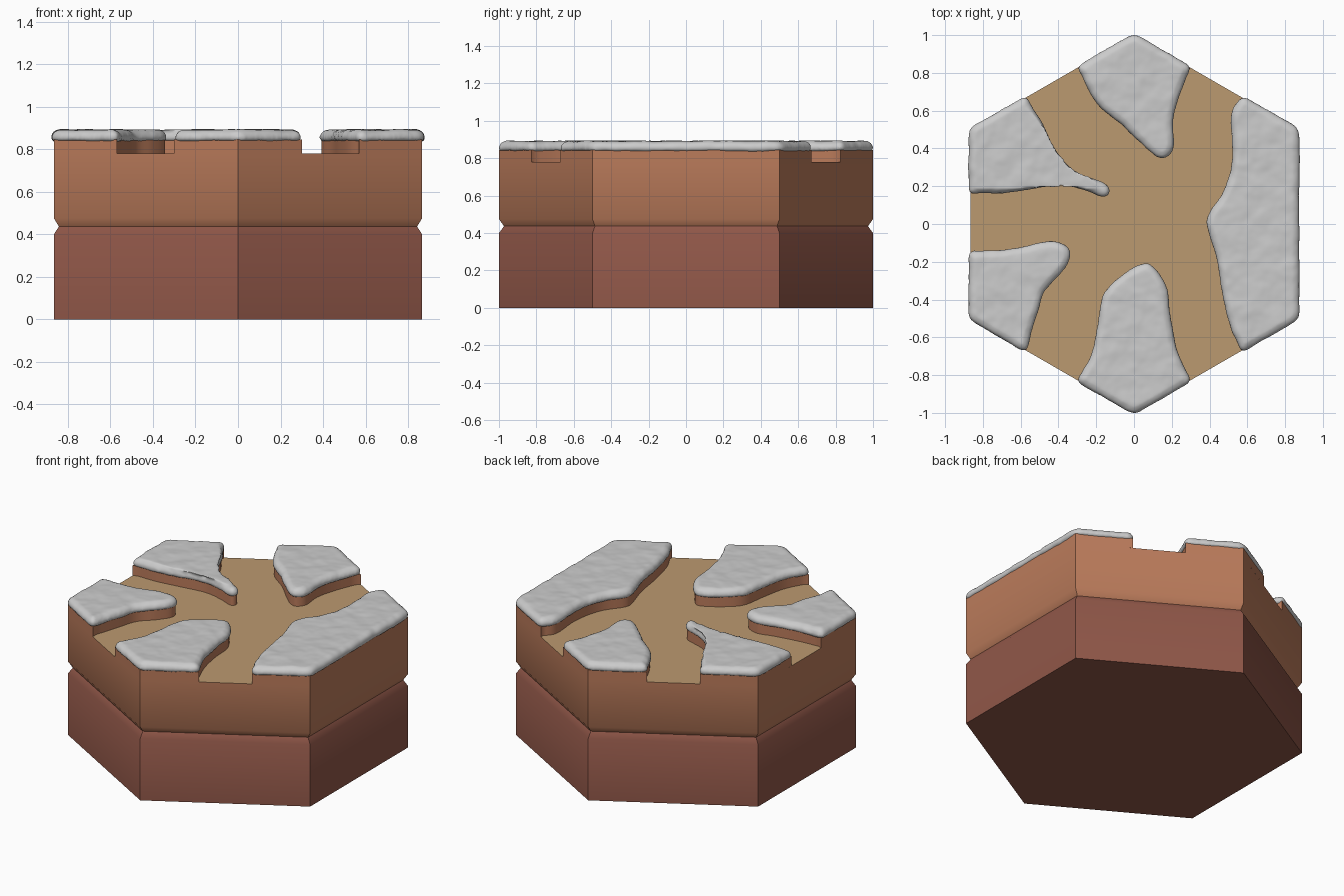
import bpy, bmesh, math
from mathutils import Vector

if "Cube" in bpy.data.objects:
    bpy.data.objects.remove(bpy.data.objects["Cube"])

HEX = [Vector((math.cos(math.radians(30 + 60 * k)), math.sin(math.radians(30 + 60 * k)))) for k in range(6)]

# Each snow patch: inner edge from rim to rim (counter-clockwise), then the hexagon corners it covers
PATCHES = {
    "north": ([(-.30, .827), (-.2, .635), (-.07, .53), (.03, .43), (.11, .36), (.17, .35),
               (.213, .41), (.205, .53), (.235, .66), (.30, .827)], [1]),
    "northwest": ([(-.866, .16), (-.71, .16), (-.55, .18), (-.38, .2), (-.26, .175), (-.16, .14),
                   (-.125, .175), (-.16, .225), (-.31, .28), (-.42, .4), (-.48, .53), (-.57, .671)], [2]),
    "southwest": ([(-.57, -.671), (-.51, -.475), (-.47, -.355), (-.39, -.27), (-.335, -.185),
                   (-.35, -.12), (-.44, -.085), (-.55, -.11), (-.71, -.135), (-.866, -.145)], [3]),
    "south": ([(.30, -.827), (.23, -.66), (.195, -.5), (.18, -.345), (.11, -.23), (.05, -.205),
               (-.075, -.275), (-.165, -.37), (-.195, -.53), (-.23, -.69), (-.30, -.827)], [4]),
    "east": ([(.57, .671), (.51, .58), (.52, .37), (.48, .185), (.39, .05), (.39, -.03),
              (.435, -.185), (.465, -.37), (.51, -.555), (.57, -.671)], [5, 0]),
}


def material(name, color):
    m = bpy.data.materials.new(name)
    m.diffuse_color = (*color, 1)
    m.use_nodes = True
    m.node_tree.nodes["Principled BSDF"].inputs["Base Color"].default_value = m.diffuse_color
    return m


CLAY = material("dark_clay", (.28, .095, .065))
EARTH = material("earth", (.5, .2, .105))
PATH = material("path", (.5, .32, .16))


def loft(name, rings, mats=(), bottom=True):
    """Skin a stack of 3D rings and cap the ends; a second material goes on the top."""
    bm = bmesh.new()
    rows = [[bm.verts.new(p) for p in ring] for ring in rings]
    for a, b in zip(rows, rows[1:]):
        for i in range(len(a)):
            j = (i + 1) % len(a)
            bm.faces.new((a[i], a[j], b[j], b[i]))
    top = bm.faces.new(rows[-1])
    if len(mats) > 1:
        top.material_index = 1
    if bottom:
        bm.faces.new(rows[0][::-1])
    me = bpy.data.meshes.new(name)
    bm.to_mesh(me)
    bm.free()
    ob = bpy.data.objects.new(name, me)
    bpy.context.collection.objects.link(ob)
    for m in mats:
        me.materials.append(m)
    bpy.ops.object.select_all(action='DESELECT')
    ob.select_set(True)
    bpy.context.view_layer.objects.active = ob
    bpy.ops.object.shade_smooth_by_angle(angle=math.radians(45))
    return ob


def hex_ring(r, z):
    return [(p.x * r, p.y * r, z) for p in HEX]


def spline(pts, n=6):
    """Smooth open curve through the points."""
    p = [Vector(q) for q in pts]
    p = [p[0] * 2 - p[1]] + p + [p[-1] * 2 - p[-2]]
    out = []
    for a, b, c, d in zip(p, p[1:], p[2:], p[3:]):
        for k in range(n):
            t = k / n
            out.append(.5 * (2 * b + (c - a) * t + (2 * a - 5 * b + 4 * c - d) * t * t
                             + (3 * b - a - 3 * c + d) * t ** 3))
    return out + [p[-2]]


def offset(pts, d):
    """Move a closed counter-clockwise outline outward by d."""
    out = []
    for i, p in enumerate(pts):
        t = (pts[(i + 1) % len(pts)] - pts[i - 1]).normalized()
        out.append(p + Vector((t.y, -t.x)) * d)
    return out


def rounded(pts, step=.015, passes=4):
    """Resample a closed outline evenly and soften its corners."""
    out = []
    for a, b in zip(pts, pts[1:] + pts[:1]):
        n = max(1, round((b - a).length / step))
        out += [a.lerp(b, k / n) for k in range(n)]
    for _ in range(passes):
        out = [out[i] * .5 + (out[i - 1] + out[(i + 1) % len(out)]) * .25 for i in range(len(out))]
    return out


# Hexagonal body with a groove between its two layers
loft("lower_layer", [hex_ring(1, 0), hex_ring(1, .40), hex_ring(.973, .437)], [CLAY])
loft("upper_layer", [hex_ring(.973, .437), hex_ring(1, .475), hex_ring(1, .78)], [EARTH, PATH])

# Soft lumps for the snow
lumps = bpy.data.textures.new("lumps", 'CLOUDS')
lumps.noise_scale = .1

for name, (edge, corners) in PATCHES.items():
    # Raised earth bank beside the paths
    curve = spline(edge)
    inner = offset(curve, -.012)
    outline = [curve[0]] + inner[1:-1] + [curve[-1]] + [HEX[c] for c in corners]
    loft(name + "_bank", [[(p.x, p.y, z) for p in outline] for z in (.78, .845)], [EARTH], bottom=False)

    # Snow cap with a rounded, slightly overhanging rim
    base = rounded(outline)
    profile = [(-.008, .836), (.006, .84), (.011, .851), (.010, .864), (.003, .877), (-.010, .887), (-.026, .892)]
    snow = loft(name + "_snow", [[(p.x, p.y, z) for p in offset(base, d)] for d, z in profile])
    rm = snow.modifiers.new("even_mesh", 'REMESH')
    rm.mode = 'VOXEL'
    rm.voxel_size = .011
    rm.use_smooth_shade = True
    dp = snow.modifiers.new("lumps", 'DISPLACE')
    dp.texture = lumps
    dp.strength = .012
    sm = snow.modifiers.new("soften", 'SMOOTH')
    sm.iterations = 2
